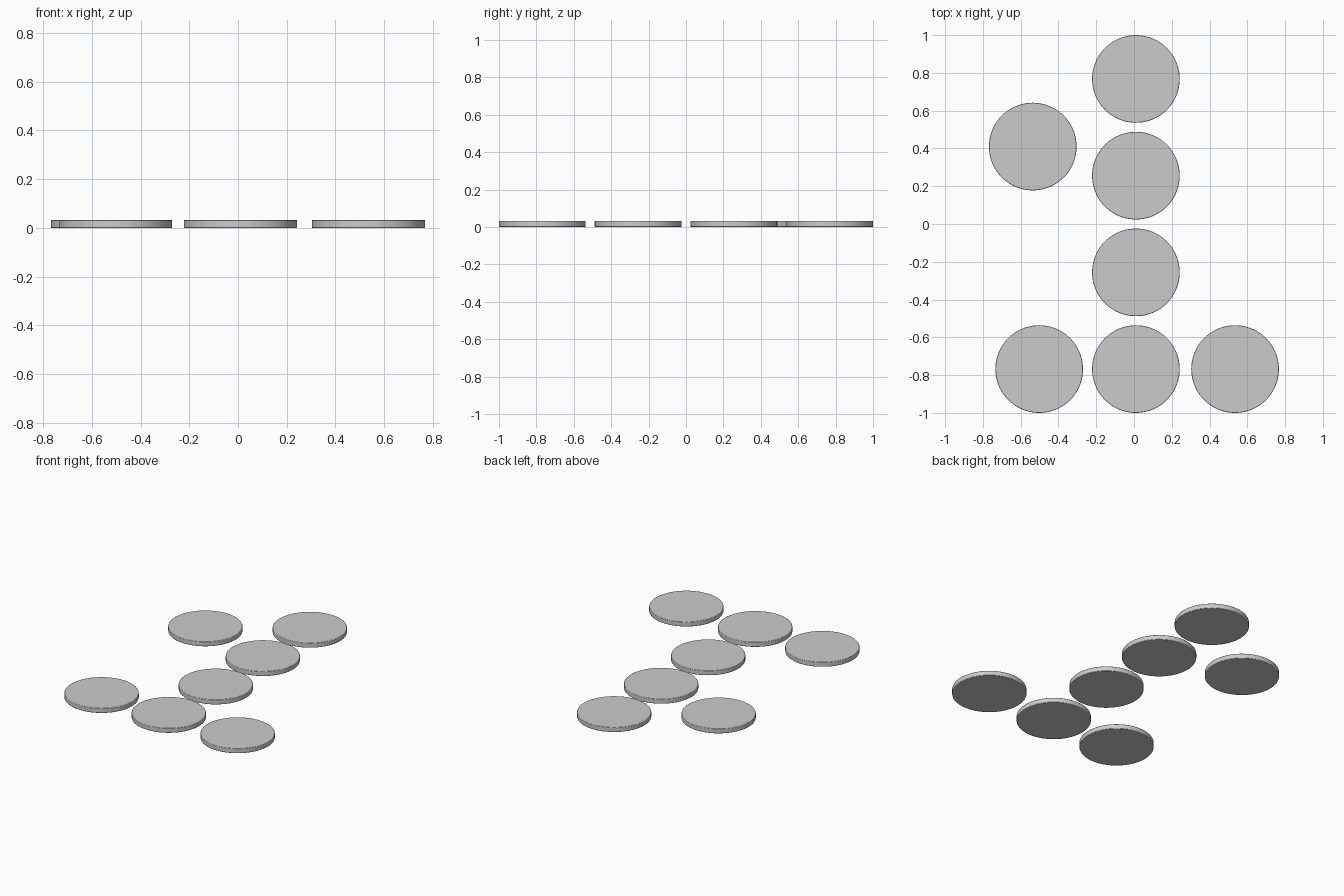
import bpy

if "Cube" in bpy.data.objects:
    bpy.data.objects.remove(bpy.data.objects["Cube"])

RADIUS = 0.232
HEIGHT = 0.033


def disc(name, x, y):
    # Thin round disc with a slightly softened rim
    bpy.ops.mesh.primitive_cylinder_add(vertices=96, radius=RADIUS, depth=HEIGHT,
                                        location=(x, y, HEIGHT / 2))
    ob = bpy.context.object
    ob.name = name
    bevel = ob.modifiers.new("soft_rim", 'BEVEL')
    bevel.width = 0.003
    bevel.segments = 2
    bevel.limit_method = 'ANGLE'
    bpy.ops.object.shade_smooth_by_angle()
    return ob


# Vertical column of discs
for i in range(4):
    disc(f"column_disc_{i + 1}", 0.01, -0.768 + i * 0.512)

# Base row, either side of the column
disc("base_disc_left", -0.502, -0.768)
disc("base_disc_right", 0.535, -0.768)

# Single disc at upper left
disc("upper_left_disc", -0.536, 0.41)
